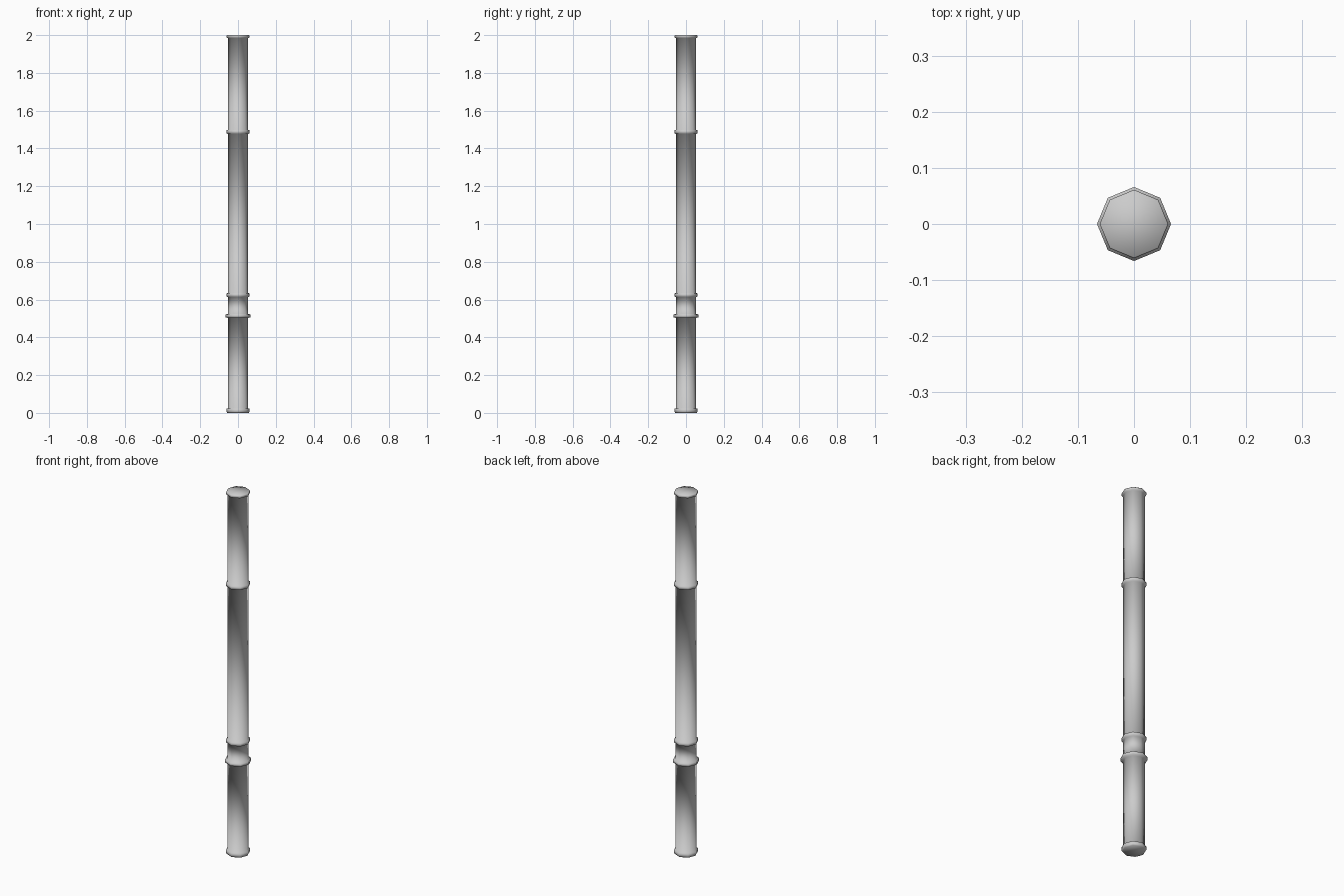
import bpy, bmesh
from math import cos, sin, pi

if "Cube" in bpy.data.objects:
    bpy.data.objects.remove(bpy.data.objects["Cube"])

SIDES = 8


def lathe(name, profile):
    """Spin (radius, z) points into a closed eight-sided solid."""
    bm = bmesh.new()
    loops = [[bm.verts.new((r * cos(2 * pi * i / SIDES), r * sin(2 * pi * i / SIDES), z))
              for i in range(SIDES)] for r, z in profile]
    for a, b in zip(loops, loops[1:]):
        for i in range(SIDES):
            j = (i + 1) % SIDES
            bm.faces.new((a[i], a[j], b[j], b[i]))
    bm.faces.new(loops[0][::-1])
    bm.faces.new(loops[-1])
    for f in bm.faces:
        f.smooth = True
    mesh = bpy.data.meshes.new(name)
    bm.to_mesh(mesh)
    bm.free()
    obj = bpy.data.objects.new(name, mesh)
    bpy.context.collection.objects.link(obj)
    return obj


R = 0.053  # shaft radius
# name, ring radius, bottom z, top z
rings = [("lower_grip_ring", 0.066, 0.506, 0.521),
         ("upper_grip_ring", 0.061, 0.616, 0.632),
         ("upper_ring", 0.061, 1.48, 1.496)]

# Shaft sections with the raised rings between them, as one continuous surface
profile = [(0.057, 0.0), (0.061, 0.007), (0.061, 0.022), (R, 0.025)]
for name, r, z0, z1 in rings:
    profile += [(R, z0 - 0.003), (r, z0), (r, z1), (R, z1 + 0.003)]
profile += [(R, 1.984), (0.061, 1.987), (0.061, 1.997), (0.059, 2.0)]
lathe("staff", profile)
